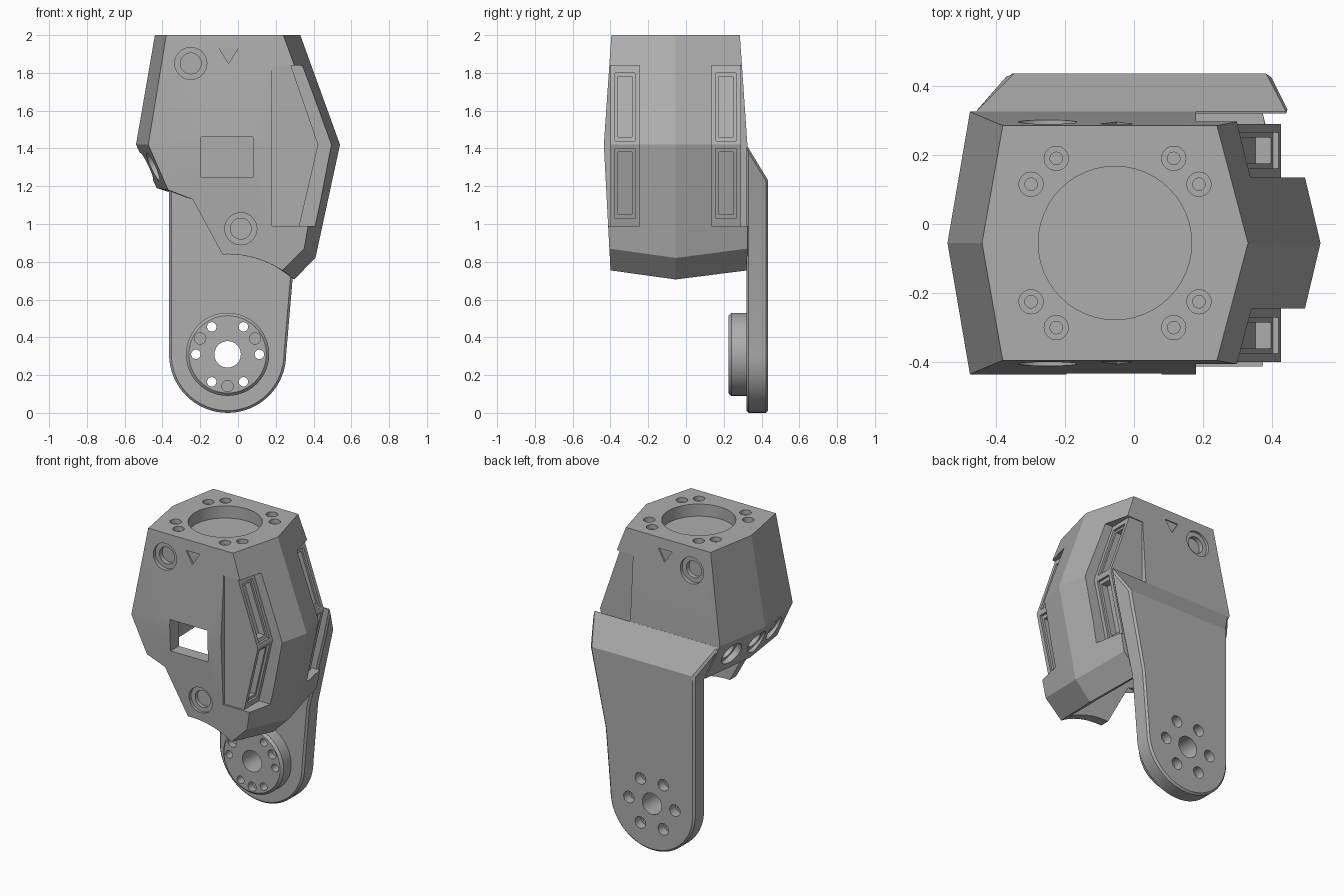
import bpy, bmesh
from math import sin, cos, radians, pi
from mathutils import Vector

if "Cube" in bpy.data.objects:
    bpy.data.objects.remove(bpy.data.objects["Cube"], do_unlink=True)

grey = bpy.data.materials.new("machine_grey")
grey.use_nodes = True
COLOUR = (0.42, 0.42, 0.42, 1)
grey.diffuse_color = COLOUR
for node in grey.node_tree.nodes:
    if node.type == 'BSDF_PRINCIPLED':
        node.inputs["Base Color"].default_value = COLOUR

MID = -0.055                      # symmetry plane in y, also the axis in x
PIVOT = Vector((MID, 0, 0.31))    # joint axis


def flip(y):
    return 2 * MID - y


def loft(name, rings, fold=None):
    """Skin matching rings; fold=(a, b) splits the end caps along that edge."""
    bm = bmesh.new()
    loops = [[bm.verts.new(p) for p in ring] for ring in rings]
    n = len(loops[0])
    for lo, hi in zip(loops, loops[1:]):
        for i in range(n):
            j = (i + 1) % n
            bm.faces.new((lo[i], lo[j], hi[j], hi[i]))
    for cap in (loops[0], loops[-1]):
        if fold:
            a, b = fold
            bm.faces.new(cap[:a + 1] + cap[b:])
            bm.faces.new(cap[a:b + 1])
        else:
            bm.faces.new(cap)
    bmesh.ops.recalc_face_normals(bm, faces=bm.faces)
    mesh = bpy.data.meshes.new(name)
    bm.to_mesh(mesh)
    bm.free()
    mesh.materials.append(grey)
    ob = bpy.data.objects.new(name, mesh)
    bpy.context.collection.objects.link(ob)
    return ob


def prism(pts, y0, y1, name="cutter"):
    return loft(name, [[(x, y, z) for x, z in pts] for y in (y0, y1)])


def box(x0, x1, z0, z1, y0, y1):
    return prism([(x0, z0), (x1, z0), (x1, z1), (x0, z1)], y0, y1)


def lathe(pos, axis, profile, n=32, name="cutter"):
    """Round solid along axis from (radius, distance) steps."""
    q = Vector(axis).to_track_quat('Z', 'Y')
    return loft(name, [[Vector(pos) + q @ Vector((r * cos(2 * pi * i / n), r * sin(2 * pi * i / n), d))
                        for i in range(n)] for r, d in profile])


def bore(pos, axis, wide, narrow, step, depth):
    return lathe(pos, axis, [(wide, -0.1), (wide, step), (narrow, step), (narrow, depth)])


def arc(radius, a0, a1, n):
    return [(PIVOT.x + radius * cos(radians(a0 + (a1 - a0) * i / n)),
             PIVOT.z + radius * sin(radians(a0 + (a1 - a0) * i / n))) for i in range(n + 1)]


def apply(ob, mod):
    bpy.context.view_layer.objects.active = ob
    bpy.ops.object.modifier_apply(modifier=mod.name)


def carve(ob, cutters):
    for c in cutters:
        c.hide_render = True
        mod = ob.modifiers.new("cut", 'BOOLEAN')
        mod.operation, mod.solver, mod.object = 'DIFFERENCE', 'EXACT', c
        apply(ob, mod)
        bpy.data.objects.remove(c, do_unlink=True)


def finish(ob, angle):
    bpy.ops.object.select_all(action='DESELECT')
    ob.select_set(True)
    bpy.context.view_layer.objects.active = ob
    bpy.ops.object.shade_smooth_by_angle(angle=radians(angle))


# Housing: ridge outline in the middle, smaller outlines on front and back
ridge = ([(-0.44, 2), (0.33, 2), (0.54, 1.42), (0.41, 0.82)] + arc(0.53, 48.4, 93, 12)
         + [(-0.24, 1.13), (-0.43, 1.19), (-0.54, 1.42)])
side = ([(-0.38, 2), (0.24, 2), (0.45, 1.42), (0.35, 0.87)] + arc(0.53, 57, 93, 12)
        + [(-0.24, 1.13), (-0.37, 1.18), (-0.475, 1.42)])


def front_y(z):
    return -0.435 + (0.04 * (z - 1.42) / 0.58 if z > 1.42 else 0.035 * (1.42 - z) / 0.66)


def back_y(z):
    return flip(front_y(max(z, 1.42)))


housing = loft("housing", [[(x, front_y(z), z) for x, z in side],
                           [(x, MID, z) for x, z in ridge],
                           [(x, back_y(z), z) for x, z in side]], fold=(2, len(side) - 1))

# Hollow interior, open underneath, with the front window
cuts = [prism([(-0.33, 1.7), (0.2, 1.7), (0.33, 1.42), (0.23, 0.98), (0.2, 0.6),
               (-0.2, 0.6), (-0.34, 1.0), (-0.4, 1.42)], -0.34, 0.25),
        box(-0.195, 0.08, 1.25, 1.46, -1, -0.2)]

# Top bearing recess and its screw holes
top = Vector((MID, MID, 2))
cuts.append(lathe(top, (0, 0, -1), [(0.222, -0.1), (0.222, 0.08)], 48))
for sx in (-1, 1):
    for sy in (-1, 1):
        for dx, dy in ((0.17, 0.245), (0.243, 0.17)):
            cuts.append(bore(top + Vector((sx * dx, sy * dy, 0)), (0, 0, -1), 0.035, 0.018, 0.03, 0.07))

# Screw pockets on front and back, and the row in the lower left face
cuts += [bore((-0.25, -0.405, 1.85), (0, 1, 0), 0.085, 0.055, 0.02, 0.05),
         bore((-0.25, flip(-0.405), 1.85), (0, -1, 0), 0.085, 0.055, 0.02, 0.05),
         bore((0.015, -0.41, 0.975), (0, 1, 0), 0.085, 0.055, 0.02, 0.045)]
for dy in (-0.22, 0, 0.22):
    cuts.append(bore((-0.485 + 0.17 * abs(dy), MID + dy, 1.305), (0.9, 0, 0.43), 0.08, 0.055, 0.025, 0.15))


# Corner recesses with slotted plates, and the small triangle marks
def plate_x(z):
    return 0.425 - (0.145 * (z - 1.42) / 0.42 if z > 1.42 else 0.1 * (1.42 - z) / 0.43)


def slot(z0, z1, depth, y0, y1):
    a, b = plate_x(z0), plate_x(z1)
    return prism([(a - depth, z0), (a + 0.1, z0), (b + 0.1, z1), (b - depth, z1)], y0, y1)


for m in (lambda y: y, flip):
    cuts.append(box(0.18, 1, 0.99, 1.84, m(-1), m(-0.4)))
    cuts.append(prism([(0.28, 1.84), (0.425, 1.42), (0.325, 0.99), (1, 0.99), (1, 1.84)], m(-1), m(-0.245)))
    for z0, z1 in ((1.03, 1.4), (1.44, 1.8)):
        cuts.append(slot(z0, z1, 0.015, m(-0.375), m(-0.27)))
        cuts.append(slot(z0 + 0.02, z1 - 0.02, 0.06, m(-0.36), m(-0.285)))
    cuts.append(prism([(-0.1, 1.93), (0, 1.93), (-0.05, 1.85)], m(-0.5), m(-0.392)))
carve(housing, cuts)
finish(housing, 15)

# Arm: flat plate with a rounded foot and a sloping shoulder
foot = [(0.29, 0.72)] + arc(0.31, 0, -180, 32) + [(-0.365, 1.18)]
inner = [(-0.475, 1.42), (0.455, 1.42), (0.41, 1.2)] + foot
outer = [(-0.36, 1.23), (0.395, 1.23), (0.392, 1.2)] + foot
arm = loft("arm", [[(x, 0.32, z) for x, z in inner], [(x, 0.435, z) for x, z in outer]])
bevel = arm.modifiers.new("edge", 'BEVEL')
bevel.width, bevel.segments, bevel.limit_method, bevel.angle_limit = 0.012, 1, 'ANGLE', radians(50)
apply(arm, bevel)

# Joint disc on the inside of the foot
disc = lathe(PIVOT + Vector((0, 0.225, 0)), (0, 1, 0), [(0.205, 0), (0.22, 0.015), (0.22, 0.1)], 48, "joint_disc")


def around(angle, y):
    a = radians(angle)
    return PIVOT + Vector((0.168 * cos(a), y, 0.168 * sin(a)))


# Axle hole, ring of through holes, and blind dowel holes
def axle():
    return lathe(PIVOT, (0, 1, 0), [(0.07, 0), (0.07, 0.6)])


carve(arm, [axle()] + [bore(around(k * 60, 0.435), (0, -1, 0), 0.038, 0.025, 0.06, 0.3) for k in range(6)])
carve(disc, [axle()]
      + [lathe(around(k * 60, 0), (0, 1, 0), [(0.025, 0), (0.025, 0.6)], 20) for k in range(6)]
      + [lathe(around(30 + k * 120, 0), (0, 1, 0), [(0.03, 0), (0.03, 0.27)], 20) for k in range(3)])
finish(arm, 20)
finish(disc, 20)
